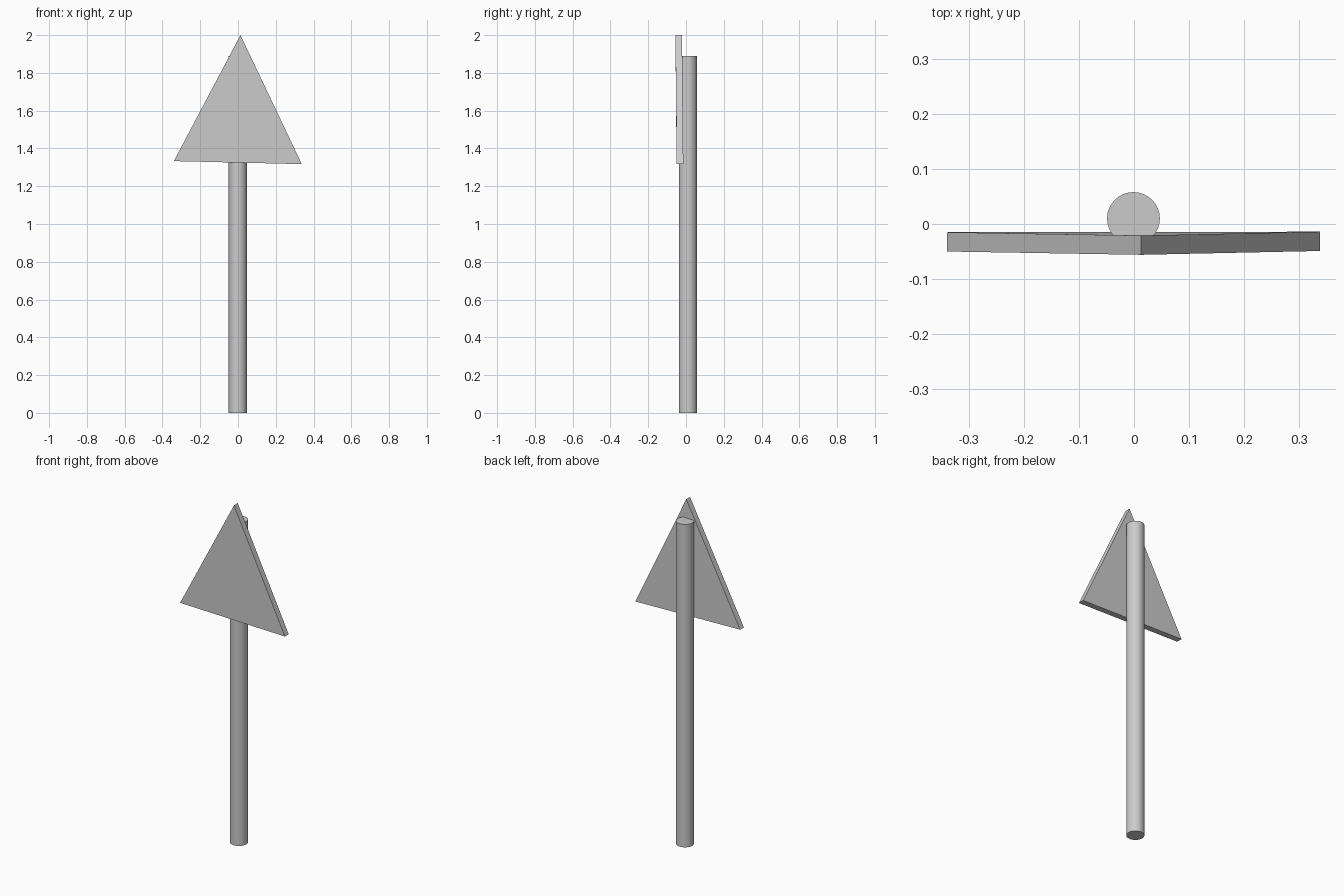
import bpy, bmesh
from mathutils import Vector

if "Cube" in bpy.data.objects:
    bpy.data.objects.remove(bpy.data.objects["Cube"])

# Round post, with its foot on the ground
height = 1.89
bpy.ops.mesh.primitive_cylinder_add(vertices=32, radius=0.048, depth=height,
                                    location=(-0.001, 0.01, height / 2))
post = bpy.context.object
post.name = "post"
bpy.ops.object.shade_smooth_by_angle()

# Slightly tilted triangular sign plate, extruded towards the post
front = [(-0.34, -0.05, 1.333), (0.338, -0.049, 1.317), (0.013, -0.056, 2.0)]
thickness = Vector((0, 0.035, 0))
bm = bmesh.new()
face = bm.faces.new([bm.verts.new(p) for p in front])
extruded = bmesh.ops.extrude_face_region(bm, geom=[face], use_keep_orig=True)["geom"]
bmesh.ops.translate(bm, vec=thickness,
                    verts=[g for g in extruded if isinstance(g, bmesh.types.BMVert)])
bmesh.ops.recalc_face_normals(bm, faces=bm.faces)
mesh = bpy.data.meshes.new("sign_plate")
bm.to_mesh(mesh)
bm.free()
plate = bpy.data.objects.new("sign_plate", mesh)
bpy.context.collection.objects.link(plate)
